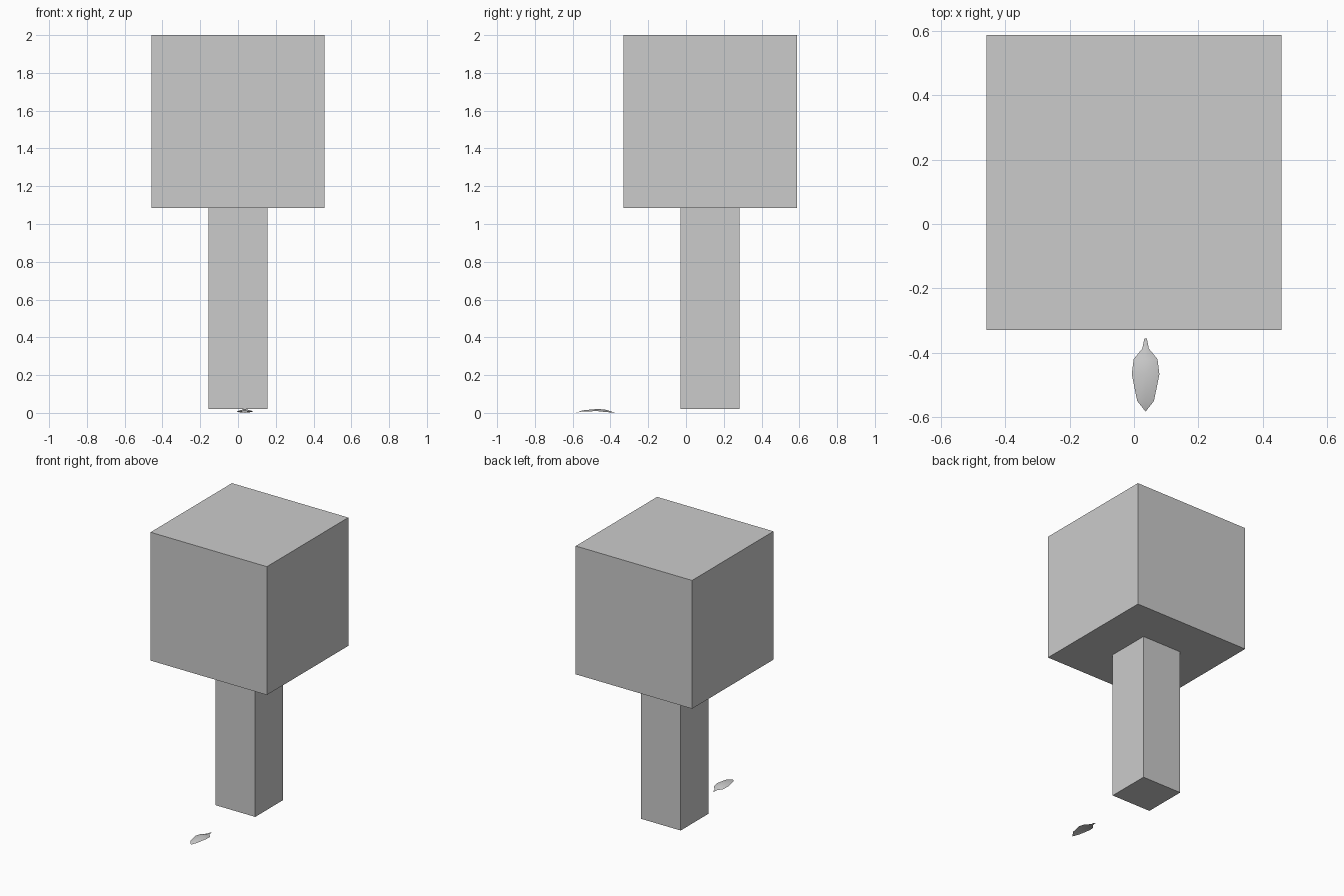
import bpy

if "Cube" in bpy.data.objects:
    bpy.data.objects.remove(bpy.data.objects["Cube"])


def box(name, lo, hi):
    size = [b - a for a, b in zip(lo, hi)]
    bpy.ops.mesh.primitive_cube_add(size=1, location=[(a + b) / 2 for a, b in zip(lo, hi)])
    ob = bpy.context.object
    ob.name = name
    ob.scale = size
    bpy.ops.object.transform_apply(location=False, rotation=False, scale=True)
    return ob


# Blocky tree
box("trunk", (-0.157, -0.03, 0.02), (0.157, 0.284, 1.085))
box("canopy", (-0.459, -0.33, 1.085), (0.459, 0.587, 2.0))

# Fallen leaf: stations of (y, half width, ridge height, edge height)
stations = [
    (-0.550, 0.026, 0.013, 0.008),
    (-0.467, 0.043, 0.021, 0.009),
    (-0.420, 0.037, 0.016, 0.004),
    (-0.387, 0.010, 0.004, 0.002),
    (-0.356, 0.004, 0.002, 0.001),
]
cx = 0.036
verts, faces = [(cx, -0.583, 0.0)], [(0, 2, 1), (0, 3, 2)]
for y, w, ridge, edge in stations:
    verts += [(cx - w, y, edge), (cx, y, ridge), (cx + w, y, edge)]
for i in range(len(stations) - 1):
    a = 1 + 3 * i
    for k in (a, a + 1):
        faces.append((k, k + 1, k + 4, k + 3))
mesh = bpy.data.meshes.new("fallen_leaf")
mesh.from_pydata(verts, [], faces)
mesh.update()
leaf = bpy.data.objects.new("fallen_leaf", mesh)
bpy.context.collection.objects.link(leaf)
mesh.polygons.foreach_set("use_smooth", [True] * len(faces))
